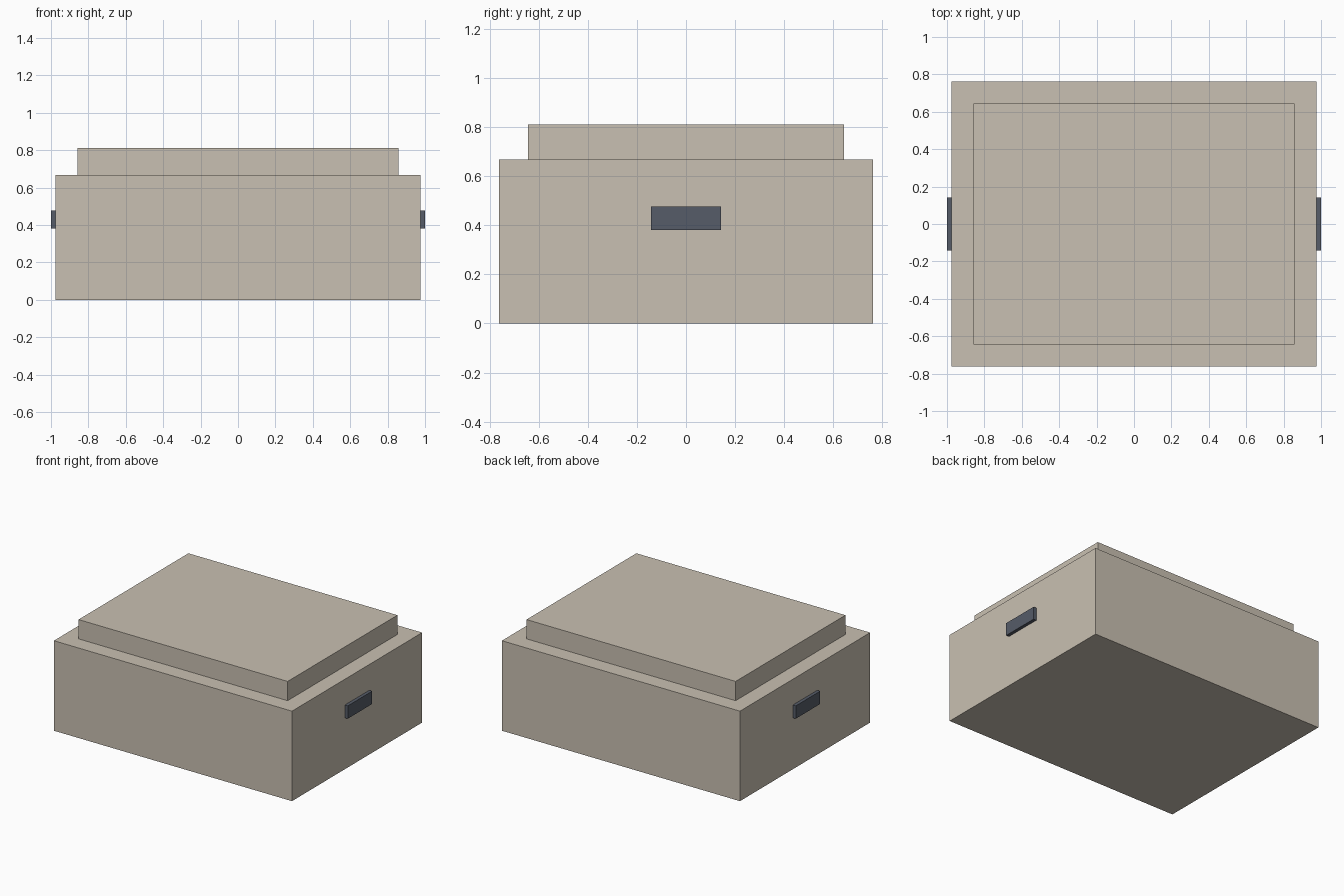
import bpy
import bmesh
from mathutils import Vector

if "Cube" in bpy.data.objects:
    bpy.data.objects.remove(bpy.data.objects["Cube"], do_unlink=True)


def make_material(name, rgb):
    mat = bpy.data.materials.new(name)
    mat.use_nodes = True
    color = (*rgb, 1.0)
    mat.diffuse_color = color
    mat.node_tree.nodes["Principled BSDF"].inputs["Base Color"].default_value = color
    return mat


def make_box(name, low, high, mat):
    low, high = Vector(low), Vector(high)
    bm = bmesh.new()
    bmesh.ops.create_cube(bm, size=1)
    bmesh.ops.scale(bm, vec=high - low, verts=bm.verts)
    bmesh.ops.translate(bm, vec=(low + high) / 2, verts=bm.verts)
    mesh = bpy.data.meshes.new(name)
    bm.to_mesh(mesh)
    bm.free()
    mesh.materials.append(mat)
    obj = bpy.data.objects.new(name, mesh)
    bpy.context.collection.objects.link(obj)
    return obj


beige = make_material("warm beige", (0.584, 0.527, 0.445))
slate = make_material("slate grey", (0.093, 0.107, 0.138))

body_x, body_y, body_top = 0.976, 0.762, 0.667

# Box body and the smaller raised lid
make_box("box_body", (-body_x, -body_y, 0), (body_x, body_y, body_top), beige)
make_box("lid", (-0.857, -0.643, body_top), (0.857, 0.643, 0.81), beige)

# Side handles
for side, x0, x1 in (("left", body_x, 1.0), ("right", -1.0, -body_x)):
    make_box(f"{side}_handle", (x0, -0.143, 0.381), (x1, 0.143, 0.476), slate)
